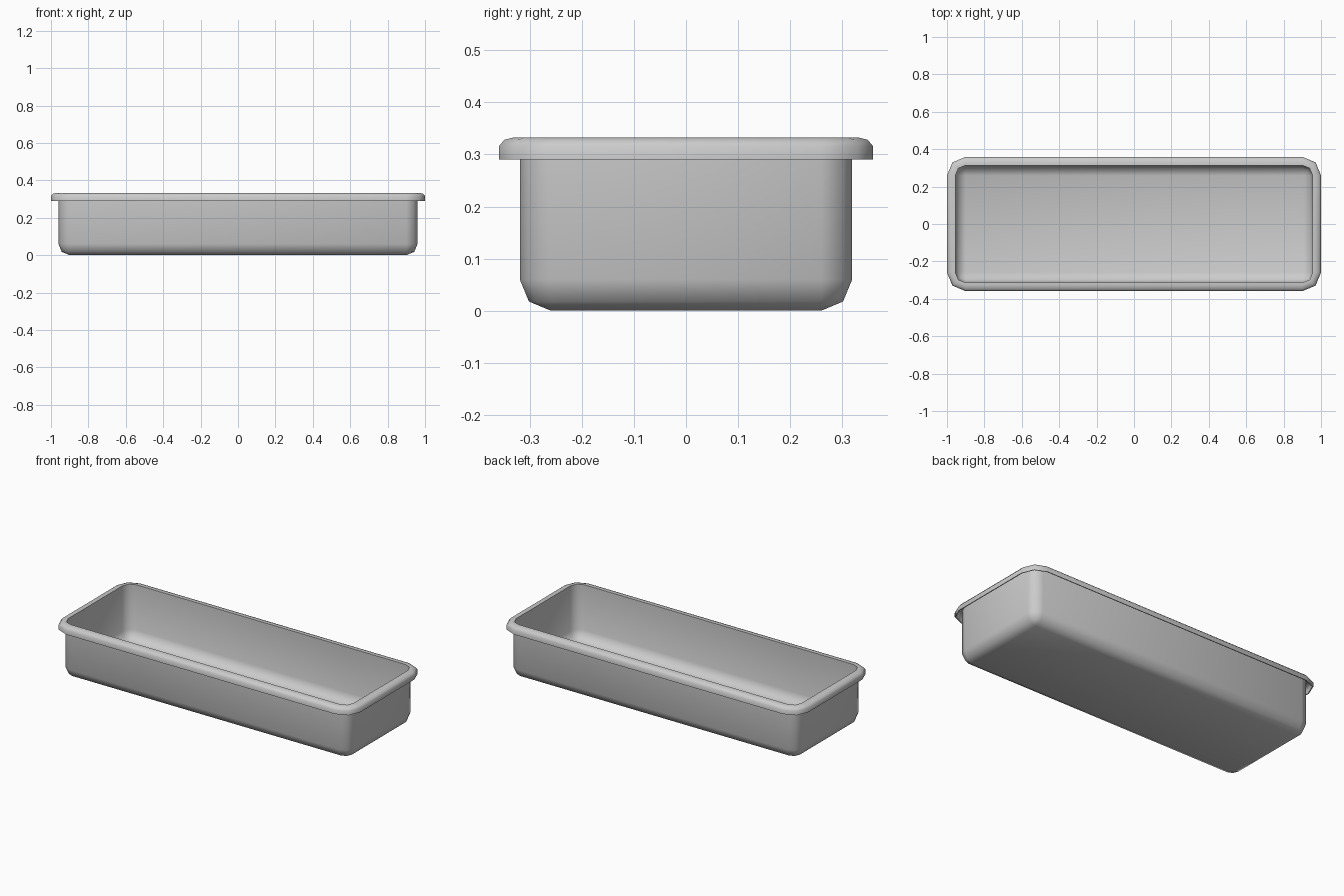
import bpy, bmesh, math

if "Cube" in bpy.data.objects:
    bpy.data.objects.remove(bpy.data.objects["Cube"])

HX, HY, R, T = 0.96, 0.319, 0.06, 0.005   # body half sizes, corner radius, sheet thickness
K = math.cos(math.pi / 4)


def ring(bm, off, z):
    """Rounded rectangle with two-segment corners, offset outwards from the body."""
    r = max(R + off, 0.0)
    verts = []
    for q, (sx, sy) in enumerate([(1, 1), (-1, 1), (-1, -1), (1, -1)]):
        for i in range(3):
            a = math.radians(90 * q + 45 * i)
            verts.append(bm.verts.new((sx * (HX - R) + r * math.cos(a),
                                       sy * (HY - R) + r * math.sin(a), z)))
    return verts


ri = R - T
# Sheet section: outside of the pan, hollow turned-down lip, inside of the pan
profile = [
    (-R, 0), (-R + R * K, R - R * K), (0, R), (0, 0.327),
    (0.02, 0.325), (0.031, 0.321), (0.035, 0.312), (0.035, 0.29),
    (0.04, 0.29), (0.04, 0.316), (0.03, 0.328), (0.01, 0.333), (-T, 0.333),
    (-T, R), (-R + ri * K, R - ri * K), (-R, T),
]

bm = bmesh.new()
rings = [ring(bm, o, z) for o, z in profile]
for a, b in zip(rings, rings[1:]):
    for i in range(12):
        j = (i + 1) % 12
        bm.faces.new((a[i], a[j], b[j], b[i]))
# Underside and inner floor
bm.faces.new(rings[0])
bm.faces.new(rings[-1])
bmesh.ops.remove_doubles(bm, verts=bm.verts, dist=0.0001)
bmesh.ops.recalc_face_normals(bm, faces=bm.faces)

mesh = bpy.data.meshes.new("tray")
bm.to_mesh(mesh)
bm.free()
tray = bpy.data.objects.new("tray", mesh)
bpy.context.collection.objects.link(tray)
bpy.context.view_layer.objects.active = tray
tray.select_set(True)
bpy.ops.object.shade_smooth_by_angle(angle=math.radians(55))
